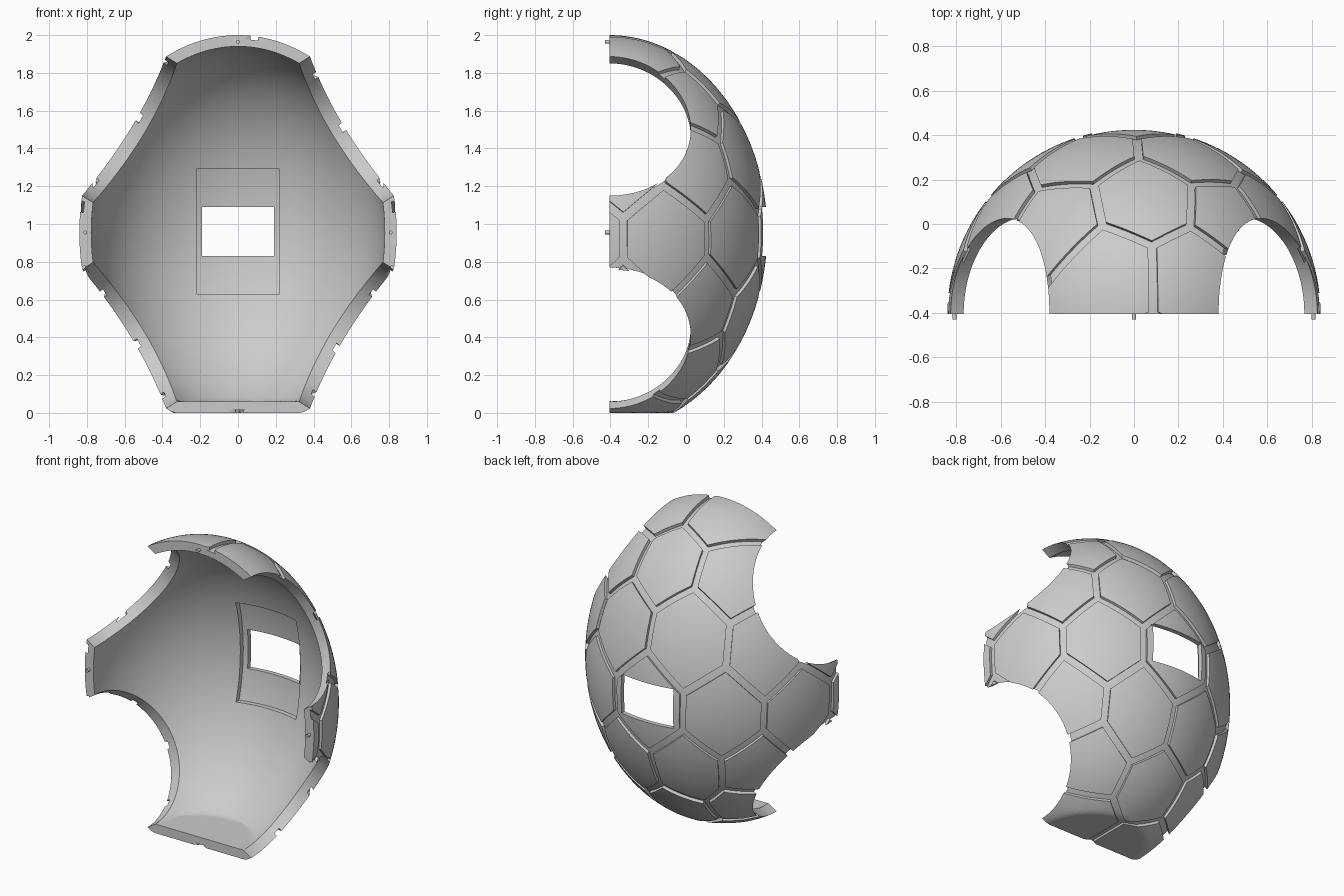
import bpy, bmesh
from mathutils import Vector, Matrix

if "Cube" in bpy.data.objects:
    bpy.data.objects.remove(bpy.data.objects["Cube"])

CENTER = Vector((0, -0.405, 0.955))
OUTER = Vector((0.84, 0.835, 1.045))
INNER = Vector((0.777, 0.775, 0.985))

grey = bpy.data.materials.new("plain_grey")
grey.use_nodes = True
grey.diffuse_color = (0.6, 0.6, 0.6, 1)
grey.node_tree.nodes["Principled BSDF"].inputs["Base Color"].default_value = (0.6, 0.6, 0.6, 1)


def to_object(name, bm):
    bmesh.ops.recalc_face_normals(bm, faces=bm.faces)
    mesh = bpy.data.meshes.new(name)
    bm.to_mesh(mesh)
    bm.free()
    mesh.materials.append(grey)
    obj = bpy.data.objects.new(name, mesh)
    bpy.context.scene.collection.objects.link(obj)
    return obj


def place(unit, radii, floor):
    """Unit-sphere point to ellipsoid, flattened at the floor height."""
    p = CENTER + Vector(a * b for a, b in zip(unit, radii))
    p.z = max(p.z, floor)
    return p


def ellipsoid(name, radii, floor):
    bm = bmesh.new()
    bmesh.ops.create_icosphere(bm, subdivisions=6, radius=1)
    for v in bm.verts:
        v.co = place(v.co, radii, floor)
    return to_object(name, bm)


def box(name, low, high):
    bm = bmesh.new()
    low, high = Vector(low), Vector(high)
    size = Matrix.Diagonal(high - low).to_4x4()
    bmesh.ops.create_cube(bm, size=1, matrix=Matrix.Translation((low + high) / 2) @ size)
    return to_object(name, bm)


def cylinder(name, center, axis, radius, length, sides):
    bm = bmesh.new()
    turn = Vector(axis).to_track_quat('Z', 'Y').to_matrix().to_4x4()
    bmesh.ops.create_cone(bm, cap_ends=True, segments=sides, radius1=radius, radius2=radius,
                          depth=length, matrix=Matrix.Translation(center) @ turn)
    return to_object(name, bm)


def activate(obj):
    bpy.ops.object.select_all(action='DESELECT')
    obj.select_set(True)
    bpy.context.view_layer.objects.active = obj


def boolean(obj, cutter, operation='DIFFERENCE'):
    activate(obj)
    mod = obj.modifiers.new("cut", 'BOOLEAN')
    mod.operation, mod.solver, mod.object = operation, 'EXACT', cutter
    bpy.ops.object.modifier_apply(modifier=mod.name)


def smooth(obj):
    activate(obj)
    bpy.ops.object.shade_smooth_by_angle(angle=0.5)


# Directions of the panel centres on the unit sphere
paired = [(0.565, 0.824, -0.03), (0.928, 0.37, -0.05), (0.98, -0.2, -0.05),   # middle row
          (0.75, 0.55, 0.37), (0.92, 0.08, 0.38),                            # upper sides
          (0.69, 0.6, -0.42), (0.91, 0.08, -0.43)]                           # lower sides
seeds = [(0, 1, -0.02)]
seeds += [(s * x, y, z) for x, y, z in paired for s in (1, -1)]
seeds += [(0.33, 0.857, 0.4), (-0.29, 0.857, 0.43), (0.07, 0.62, 0.78),
          (0.53, 0.52, 0.67), (-0.44, 0.49, 0.75), (-0.14, 0.21, 0.967),
          (0.34, 0.21, 0.92), (0.1, -0.33, 0.95)]                            # crown
seeds += [(0.26, 0.857, -0.45), (-0.28, 0.857, -0.43), (-0.07, 0.62, -0.78),
          (0.46, 0.54, -0.71), (-0.52, 0.5, -0.7), (0.27, 0.2, -0.94),
          (-0.25, 0.2, -0.94), (0, -0.33, -0.95)]                            # underside
seeds = [Vector(s).normalized() for s in seeds]


# Raised hexagonal panels, separated by even grooves
def add_panel(target, sphere, seed):
    bm = sphere.copy()
    far = [v for v in bm.verts if v.co.dot(seed) < 0.8]
    bmesh.ops.delete(bm, geom=far, context='VERTS')
    planes = [((o - seed).normalized(), 0.024) for o in seeds
              if o is not seed and o.dot(seed) > 0.45]
    planes.append((Vector((0, -1, 0)), 0))
    for normal, gap in planes:
        bmesh.ops.bisect_plane(bm, geom=bm.verts[:] + bm.edges[:] + bm.faces[:], dist=1e-5,
                               plane_co=-normal * gap, plane_no=normal, clear_outer=True)
    if bm.faces:
        base = bm.verts[:]
        out = bmesh.ops.extrude_face_region(bm, geom=bm.faces[:], use_keep_orig=True)
        top = [g for g in out["geom"] if isinstance(g, bmesh.types.BMVert)]
        for v in base:
            v.co = place(v.co, OUTER * 0.974, 0.02)
        for v in top:
            v.co = place(v.co, OUTER, 0)
        bmesh.ops.recalc_face_normals(bm, faces=bm.faces)
        piece = bpy.data.meshes.new("piece")
        bm.to_mesh(piece)
        target.from_mesh(piece)
        bpy.data.meshes.remove(piece)
    bm.free()


unit = bmesh.new()
bmesh.ops.create_icosphere(unit, subdivisions=6, radius=1)
all_panels = bmesh.new()
for s in seeds:
    add_panel(all_panels, unit, s)
unit.free()
panels = to_object("hex_panels", all_panels)

# Hollow half shell with a flat floor
shell = ellipsoid("shell", OUTER * 0.98, 0.014)
front_cut = box("front_cutter", (-2, -3, -1), (2, CENTER.y, 3))
cavity = ellipsoid("cavity_cutter", INNER, 0.06)
boolean(shell, front_cut)
boolean(shell, cavity)

# Shallow pocket behind the window
pocket = ellipsoid("pocket_cutter", INNER + Vector((0.03, 0.03, 0.03)), 0.06)
pocket_box = box("pocket_box", (-0.22, 0.1, 0.63), (0.22, 0.6, 1.29))
boolean(pocket, pocket_box, 'INTERSECT')
boolean(shell, pocket)

# Window and four round openings through shell and panels
cutters = [box("window_cutter", (-0.19, 0.1, 0.83), (0.19, 0.6, 1.09))]
for sx in (1, -1):
    for sz in (1, -1):
        cutters.append(cylinder("opening_cutter", CENTER + Vector((sx * 0.59, 0, sz * 0.555)),
                                (sx * 0.846, 0, sz * 0.533), 0.43, 1.0, 96))
for c in cutters:
    boolean(shell, c)
    boolean(panels, c)
for c in cutters + [front_cut, cavity, pocket, pocket_box]:
    bpy.data.objects.remove(c)

# Locating pegs on the front rim
for name, x, z in (("left_peg", 0.808, 0.955), ("right_peg", -0.808, 0.955), ("top_peg", 0, 1.965)):
    smooth(cylinder(name, Vector((x, -0.4, z)), (0, 1, 0), 0.01, 0.06, 16))
smooth(shell)
smooth(panels)
